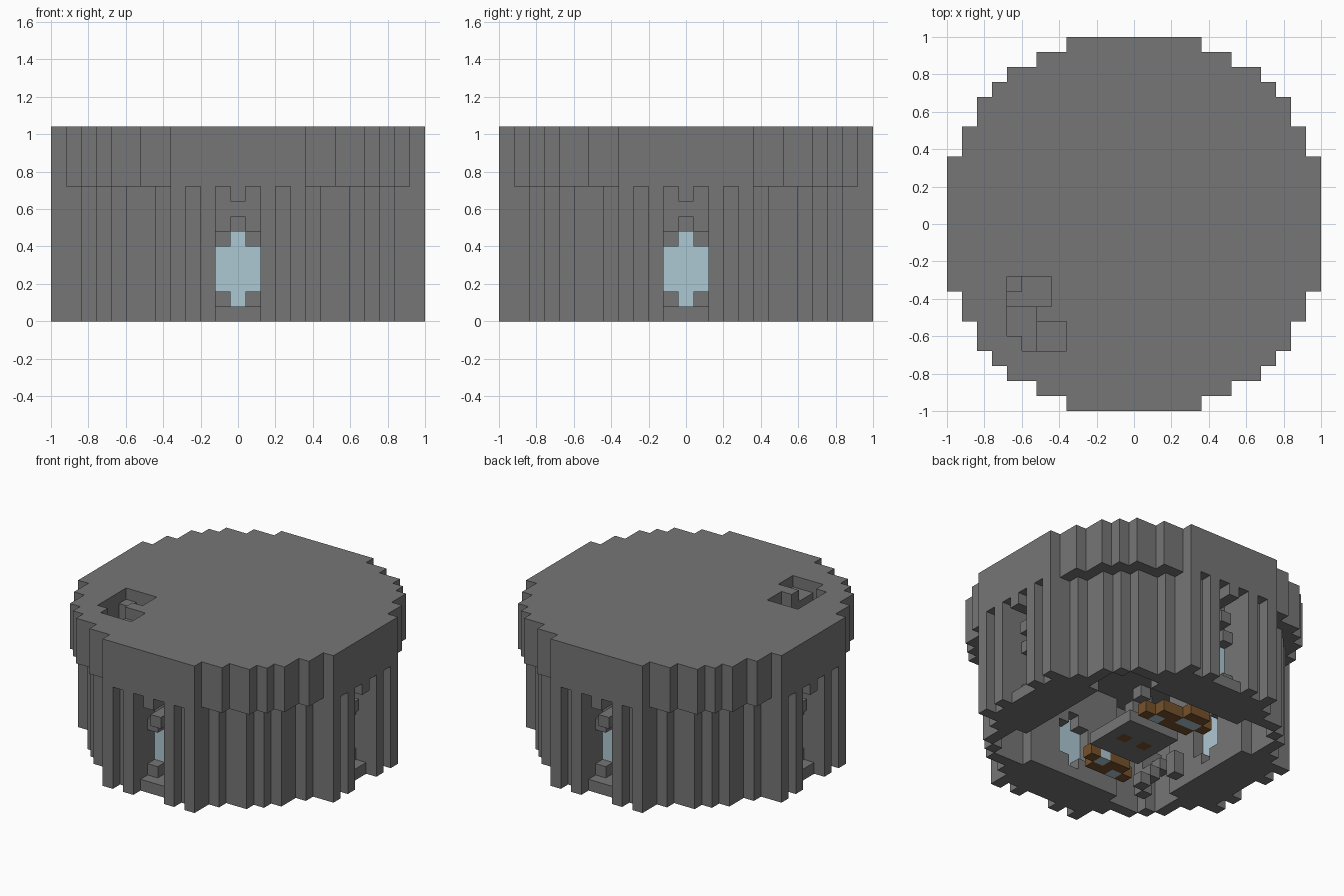
import bpy
import bmesh
from mathutils import Vector

cube = bpy.data.objects.get("Cube")
if cube:
    bpy.data.objects.remove(cube, do_unlink=True)

S = 0.08  # edge of one building block


def material(name, colour):
    m = bpy.data.materials.new(name)
    m.use_nodes = True
    m.diffuse_color = (*colour, 1)
    m.node_tree.nodes["Principled BSDF"].inputs["Base Color"].default_value = (*colour, 1)
    return m


stone = material("grey stone", (0.18, 0.18, 0.18))
glass = material("pale blue glass", (0.42, 0.58, 0.65))
wood = material("brown wood", (0.18, 0.085, 0.026))


def box(i0, i1, j0, j1, k0, k1):
    return {(i, j, k) for i in range(i0, i1 + 1)
            for j in range(j0, j1 + 1) for k in range(k0, k1 + 1)}


def build(name, cells, mat):
    """Skin a set of blocks with outer faces only and merge flat areas."""
    bm = bmesh.new()
    verts = {}

    def vert(p):
        key = tuple(round(c * 2) for c in p)
        if key not in verts:
            verts[key] = bm.verts.new((p[0] * S, p[1] * S, (p[2] + 0.5) * S))
        return verts[key]

    for cell in sorted(cells):
        for axis in range(3):
            for sign in (-1, 1):
                n = Vector((0, 0, 0))
                n[axis] = sign
                if tuple(int(c + d) for c, d in zip(cell, n)) in cells:
                    continue
                a = Vector((0, 0, 0))
                a[(axis + 1) % 3] = 0.5
                b = n.cross(a)
                mid = Vector(cell) + n * 0.5
                bm.faces.new([vert(mid + p) for p in (a + b, b - a, -a - b, a - b)])
    bmesh.ops.recalc_face_normals(bm, faces=bm.faces)
    bmesh.ops.dissolve_limit(bm, angle_limit=0.01, verts=bm.verts, edges=bm.edges)
    mesh = bpy.data.meshes.new(name)
    bm.to_mesh(mesh)
    bm.free()
    mesh.materials.append(mat)
    obj = bpy.data.objects.new(name, mesh)
    bpy.context.collection.objects.link(obj)


def disc(corners, k0, k1):
    """Stepped round plan, given as half extents of overlapping slabs."""
    cells = set()
    for a, b in corners:
        cells |= box(-a, a, -b, b, k0, k1)
    return cells


def on_side(cells, side):
    """Turn cells given as (along, outward, up) to one of four sides."""
    for _ in range(side):
        cells = {(-j, i, k) for i, j, k in cells}
    return cells


# Plans of the wide upper storey and the narrower wall below
crown = disc([(4, 12), (6, 11), (8, 10), (9, 9), (10, 8), (11, 6), (12, 4)], 9, 12)
wall = disc([(4, 12), (5, 10), (7, 9), (8, 8), (9, 7), (10, 5), (12, 4)], 0, 8)

# Room inside, with a rounded bay in each corner
wall -= box(-7, 7, -7, 7, 0, 8)
bay = box(4, 8, 4, 8, 0, 8) - box(8, 8, 8, 8, 0, 8) - box(8, 8, 4, 4, 0, 8) - box(4, 4, 8, 8, 0, 8)

# Grooves, window bays and ornament on each side
pane = box(-1, 1, 9, 9, 2, 4) | box(0, 0, 9, 9, 1, 5)
cut = box(-1, 1, 10, 12, 0, 8) | pane | {(i, 8, k) for i, j, k in pane} | bay
for u in (-3, 3):
    cut |= box(u, u, 12, 12, 0, 8)
ornament = box(-1, 1, 10, 11, 0, 0) | box(0, 0, 10, 11, 6, 6) | box(0, 0, 10, 12, 8, 8)
for u in (-1, 1):
    ornament |= box(u, u, 10, 10, 1, 1) | box(u, u, 10, 10, 5, 5)

for side, name in enumerate(("back", "right", "front", "left")):
    wall -= on_side(cut, side)
    wall |= on_side(ornament, side)
    build(name + "_window_pane", on_side(pane, side), glass)

# Stairwell opening in the roof, stepping down round the newel
crown -= box(-6, -5, -8, -7, 12, 12)
crown -= box(-8, -7, -7, -6, 11, 12) | box(-7, -7, -8, -8, 11, 12)
crown -= box(-8, -6, -5, -4, 10, 12) - box(-8, -8, -4, -4, 10, 11)
build("tower_body", wall | crown, stone)

# Spiral stair
stair = box(-6, -6, -6, -6, 0, 8)
ring = [(1, 1), (1, 0), (1, -1), (0, -1), (-1, -1), (-1, 0), (-1, 1), (0, 1)]
for n in range(9):
    du, dv = ring[n % 8]
    stair.add((-6 + du, -6 + dv, 8 - n))
build("spiral_stair", stair, stone)
build("short_post", box(-6, -6, -2, -2, 0, 1), stone)

# Floor pad with two wooden pegs
pegs = {(-1, 0, 0), (1, 0, 0)}
build("floor_pad", box(-2, 2, -2, 2, 0, 0) - pegs, stone)
build("floor_pegs", pegs, wood)

# Wooden shelves with glass inlays
inlays = {(1, 4, 0), (-1, 5, 0), (-2, 5, 0), (0, -4, 0), (-2, -5, 0)}
back_shelf = box(-2, 2, 4, 4, 0, 0) | box(-3, 1, 5, 5, 0, 0) | box(-2, -1, 6, 6, 0, 0)
front_shelf = box(-2, 1, -4, -4, 0, 0) | box(-3, 0, -5, -5, 0, 0)
build("back_shelf", back_shelf - inlays, wood)
build("front_shelf", front_shelf - inlays, wood)
build("shelf_inlays", inlays, glass)
